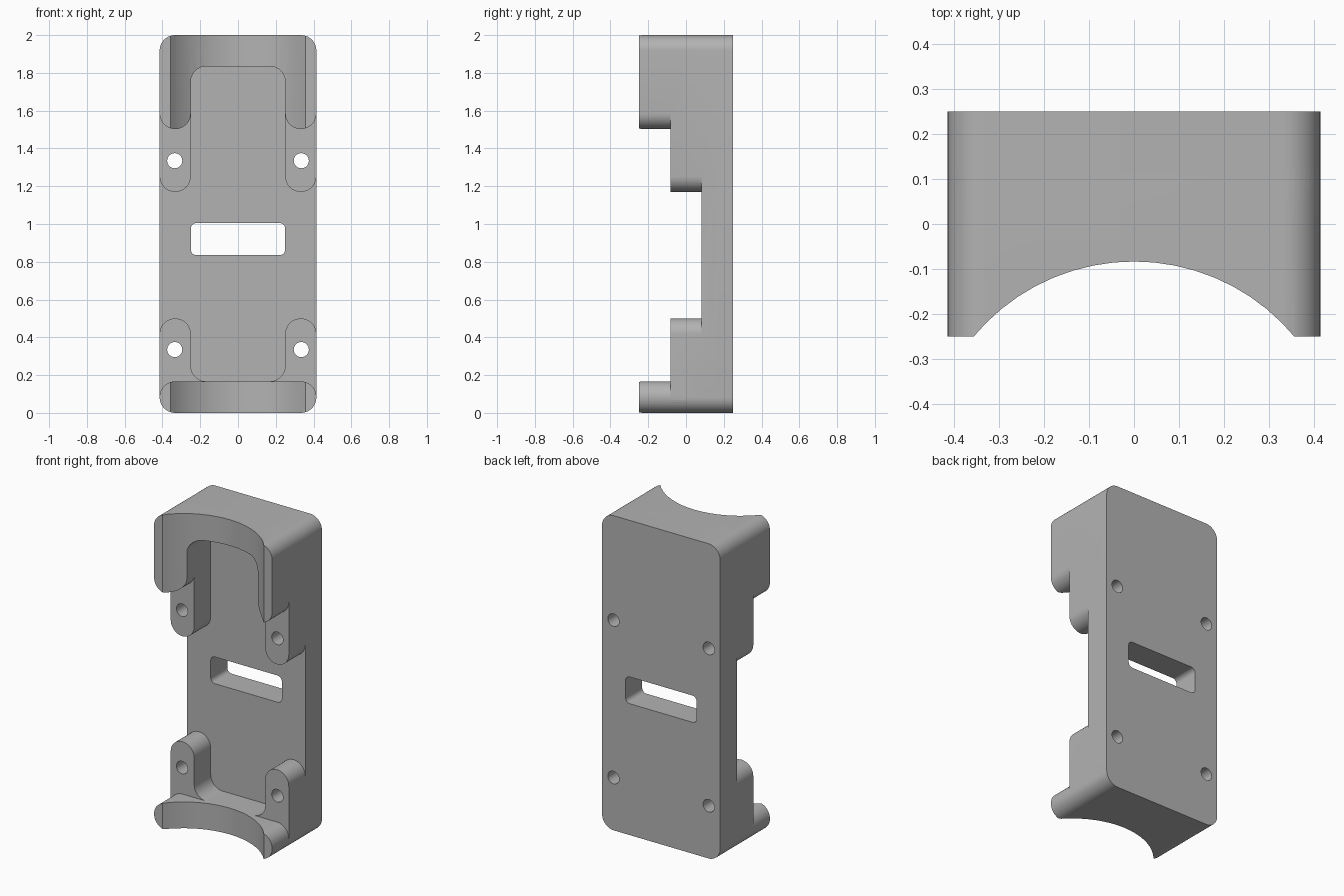
import bpy, bmesh
from math import sin, cos, pi, radians

cube = bpy.data.objects.get("Cube")
if cube:
    bpy.data.objects.remove(cube)

grey = bpy.data.materials.new("plain grey")
grey.use_nodes = True
colour = (0.45, 0.45, 0.45, 1)
grey.diffuse_color = colour
grey.node_tree.nodes["Principled BSDF"].inputs["Base Color"].default_value = colour

W, P, R = 0.415, 0.25, 0.082     # half width, half pocket width, corner radius
BACK, STEP = 0.25, 0.083         # rear face, depth of the steps


def rounded(corners, steps=10):
    """Fillet every (x, z, radius) corner of a right-angled outline."""
    points = []
    for i, (x, z, r) in enumerate(corners):
        px, pz, _ = corners[i - 1]
        nx, nz, _ = corners[(i + 1) % len(corners)]
        la, lb = abs(px - x) + abs(pz - z), abs(nx - x) + abs(nz - z)
        ax, az = (px - x) / la, (pz - z) / la
        bx, bz = (nx - x) / lb, (nz - z) / lb
        for k in range(steps + 1):
            t = pi / 2 * k / steps
            u, v = r * (1 - sin(t)), r * (1 - cos(t))
            points.append((x + ax * u + bx * v, z + az * u + bz * v))
    return points


def prism(name, outline, y0, y1):
    """Extrude an x-z outline from y0 to y1."""
    bm = bmesh.new()
    face = bm.faces.new([bm.verts.new((x, y0, z)) for x, z in outline])
    out = bmesh.ops.extrude_face_region(bm, geom=[face])
    moved = [g for g in out["geom"] if isinstance(g, bmesh.types.BMVert)]
    bmesh.ops.translate(bm, verts=moved, vec=(0, y1 - y0, 0))
    bmesh.ops.recalc_face_normals(bm, faces=bm.faces)
    mesh = bpy.data.meshes.new(name)
    bm.to_mesh(mesh)
    bm.free()
    mesh.materials.append(grey)
    obj = bpy.data.objects.new(name, mesh)
    bpy.context.collection.objects.link(obj)
    return obj


def combine(target, tool, operation):
    mod = target.modifiers.new(operation, "BOOLEAN")
    mod.object, mod.operation, mod.solver = tool, operation, "EXACT"
    bpy.context.view_layer.objects.active = target
    bpy.ops.object.modifier_apply(modifier=mod.name)
    bpy.data.objects.remove(tool)


def u_shape(outer, inner, tip):
    """U outline with its closed side at z=outer and leg ends at z=tip."""
    return rounded([(-W, outer, R), (W, outer, R), (W, tip, R), (P, tip, R),
                    (P, inner, R), (-P, inner, R), (-P, tip, R), (-W, tip, R)])


def box(x, z0, z1, r):
    return rounded([(-x, z0, r), (x, z0, r), (x, z1, r), (-x, z1, r)])


# Back plate and stepped saddles
body = prism("cradle_body", box(W, 0, 2, R), STEP, BACK)
saddles = [prism("upper_mount", u_shape(2, 1.835, 1.17), -STEP, 0.15),
           prism("lower_mount", u_shape(0, 0.167, 0.5), -STEP, 0.15)]
fronts = [prism("upper_saddle", u_shape(2, 1.835, 1.503), -BACK, 0),
          prism("lower_saddle", box(W, 0, 0.167, R), -BACK, 0)]

# Cylindrical hollow across the saddles
radius = 0.465
for front in fronts:
    bpy.ops.mesh.primitive_cylinder_add(vertices=64, radius=radius, depth=3,
                                        location=(0, -STEP - 0.0005 - radius, 1))
    combine(front, bpy.context.object, "DIFFERENCE")
for part in saddles + fronts:
    combine(body, part, "UNION")

# Strap slot
combine(body, prism("slot_cutter", box(P, 0.835, 1.005, 0.03), -0.1, 0.4), "DIFFERENCE")

# Screw holes
for x in (-0.335, 0.335):
    for z in (0.335, 1.335):
        bpy.ops.mesh.primitive_cylinder_add(vertices=32, radius=0.04, depth=1,
                                            location=(x, 0, z), rotation=(radians(90), 0, 0))
        combine(body, bpy.context.object, "DIFFERENCE")

# Single material, smooth fillets with crisp edges
body.data.materials.clear()
body.data.materials.append(grey)
body.data.polygons.foreach_set("material_index", [0] * len(body.data.polygons))
bpy.ops.object.select_all(action="DESELECT")
body.select_set(True)
bpy.context.view_layer.objects.active = body
bpy.ops.object.shade_smooth_by_angle(angle=radians(30))
